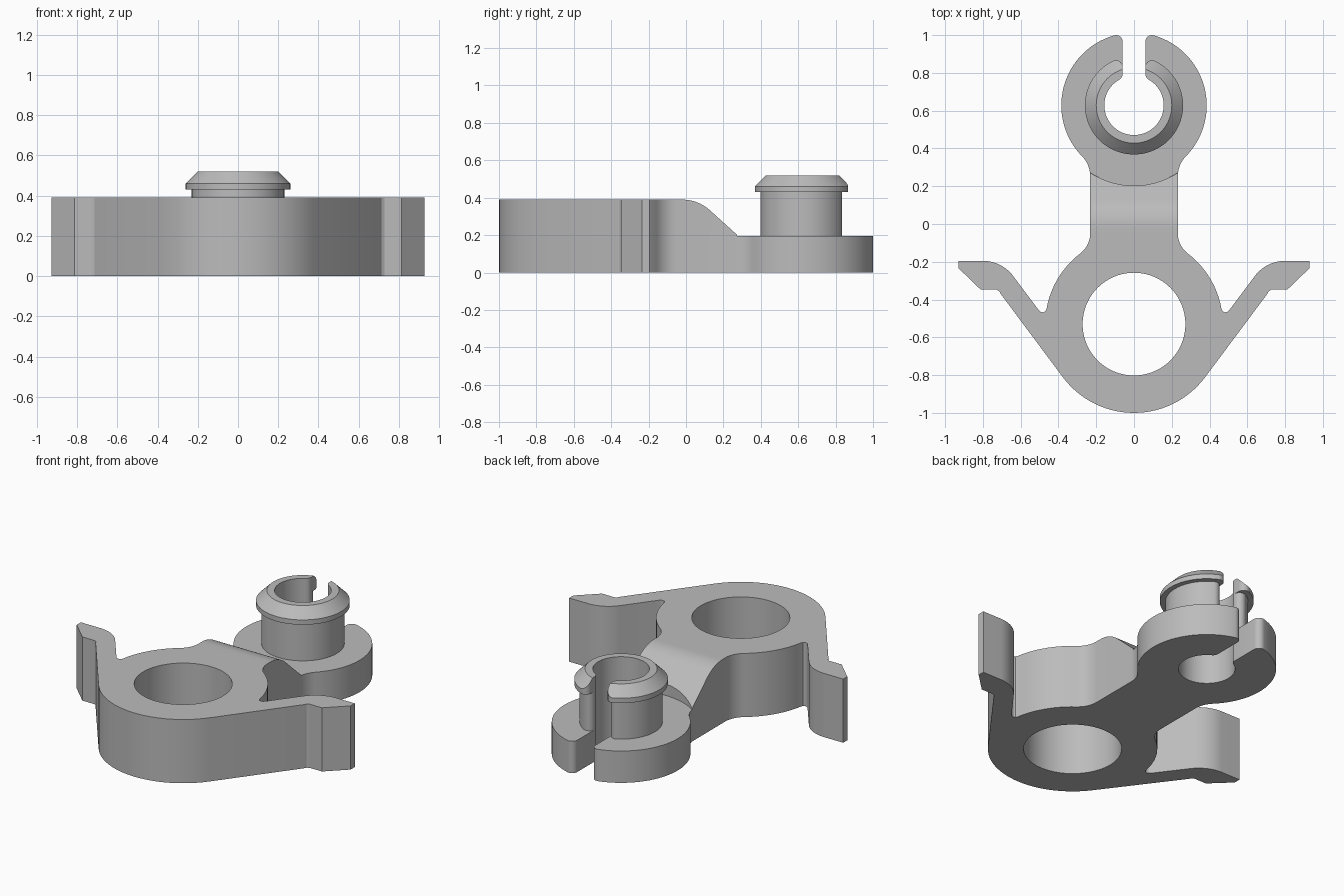
import bpy, bmesh
from math import sin, cos, sqrt, atan2, radians, degrees

if "Cube" in bpy.data.objects:
    bpy.data.objects.remove(bpy.data.objects["Cube"])

BIG_Y, BIG_R, BIG_HOLE = -0.53, 0.47, 0.272
CLIP_Y, CLIP_R, CLIP_HOLE = 0.628, 0.385, 0.157
SLOT, TIP = 0.06, 0.035          # half slot width, tip rounding
NECK, TOP, FLOOR = 0.232, 0.39, 0.195

grey = bpy.data.materials.new("plain grey")
grey.diffuse_color = (0.5, 0.5, 0.5, 1)
grey.use_nodes = True
grey.node_tree.nodes["Principled BSDF"].inputs["Base Color"].default_value = grey.diffuse_color


def arc(cx, cy, r, a0, a1, step=4):
    n = max(2, int(abs(a1 - a0) / step) + 1)
    return [(cx + r * cos(radians(a0 + (a1 - a0) * i / n)),
             cy + r * sin(radians(a0 + (a1 - a0) * i / n))) for i in range(n + 1)]


def dedupe(pts):
    out = []
    for p in pts:
        if not out or abs(p[0] - out[-1][0]) + abs(p[1] - out[-1][1]) > 1e-4:
            out.append(p)
    return out


def mirrored(half):
    half = dedupe(half)
    return half + [(-x, y) for x, y in half[-2:0:-1]]


def prism(name, pts, lo, hi, along="z"):
    """Extrude a closed outline along z (xy outline) or x (yz outline)."""
    bm = bmesh.new()
    place = (lambda p, h: (p[0], p[1], h)) if along == "z" else (lambda p, h: (h, p[0], p[1]))
    a = [bm.verts.new(place(p, lo)) for p in pts]
    b = [bm.verts.new(place(p, hi)) for p in pts]
    bm.faces.new(a[::-1])
    bm.faces.new(b)
    for i in range(len(pts)):
        j = (i + 1) % len(pts)
        bm.faces.new((a[i], a[j], b[j], b[i]))
    bmesh.ops.recalc_face_normals(bm, faces=bm.faces[:])
    return add(name, bm)


def frustum(name, y, r_lo, r_hi, lo, hi):
    bm = bmesh.new()
    bmesh.ops.create_cone(bm, cap_ends=True, segments=96, radius1=r_lo, radius2=r_hi, depth=hi - lo)
    bmesh.ops.translate(bm, verts=bm.verts[:], vec=(0, y, (lo + hi) / 2))
    return add(name, bm)


def add(name, bm):
    me = bpy.data.meshes.new(name)
    bm.to_mesh(me)
    bm.free()
    me.materials.append(grey)
    ob = bpy.data.objects.new(name, me)
    bpy.context.collection.objects.link(ob)
    return ob


def boolean(ob, cutter, operation="DIFFERENCE"):
    cutter.hide_render = True
    m = ob.modifiers.new("cut", "BOOLEAN")
    m.operation, m.solver, m.object = operation, "EXACT", cutter
    bpy.context.view_layer.update()
    me = bpy.data.meshes.new_from_object(ob.evaluated_get(bpy.context.evaluated_depsgraph_get()))
    ob.modifiers.clear()
    ob.data = me
    bpy.data.objects.remove(cutter)


def clip_half(r, start):
    """Right half of the slotted ring: outer arc, rounded tip, slot side, hole."""
    x = SLOT + TIP
    fy = sqrt((r - TIP) ** 2 - x * x)
    gy = sqrt((CLIP_HOLE + TIP) ** 2 - x * x)
    a1, a2 = degrees(atan2(fy, x)), degrees(atan2(gy, x))
    return (arc(0, CLIP_Y, r, start, a1) + arc(x, CLIP_Y + fy, TIP, a1, 180, 12)
            + arc(x, CLIP_Y + gy, TIP, 180, 180 + a2, 12)
            + arc(0, CLIP_Y, CLIP_HOLE, a2, -90))


# Body outline: big ring, side arm, neck with fillets, slotted ring
f1, f2 = 0.135, 0.15
h1 = sqrt((BIG_R + f1) ** 2 - (NECK + f1) ** 2)
h2 = sqrt((CLIP_R + f2) ** 2 - (NECK + f2) ** 2)
t1, t2 = degrees(atan2(h1, NECK + f1)), degrees(atan2(h2, NECK + f2))
half = arc(0, BIG_Y, BIG_R, -90, -36.8)
half += [(0.705, -0.371), (0.714, -0.355), (0.728, -0.347), (0.812, -0.347),
         (0.928, -0.235), (0.928, -0.195)]
half += arc(0.80, -0.395, 0.2, 90, 143.2)
half += [(0.505, -0.455), (0.495, -0.465), (0.482, -0.468), (0.469, -0.463)]
half += arc(0, BIG_Y, BIG_R, 9.8, t1)
half += arc(NECK + f1, BIG_Y + h1, f1, 180 + t1, 180)
half += arc(NECK + f2, CLIP_Y - h2, f2, 180, 180 - t2)
half += clip_half(CLIP_R, -t2)
body = prism("body", mirrored(half), 0, TOP)

# Round opening, sloped neck and lowered clip floor
boolean(body, frustum("hole_cutter", BIG_Y, BIG_HOLE, BIG_HOLE, -0.1, 0.6))
slope = arc(-0.02, TOP - 0.22, 0.22, 90, 48) + [(0.275, 0.2), (1.1, 0.2), (1.1, 0.6), (-0.02, 0.6)]
boolean(body, prism("slope_cutter", dedupe(slope), -0.6, 0.6, "x"))
boolean(body, frustum("floor_cutter", CLIP_Y, 0.425, 0.425, FLOOR, 0.7))

# Slotted post and its chamfered snap lip
post = prism("snap_post", mirrored(clip_half(0.23, -90)), FLOOR, 0.43)
lip = prism("snap_lip", mirrored(clip_half(0.26, -90)), 0.43, 0.6)
boolean(lip, frustum("lip_cone", CLIP_Y, 0.32, 0.20, 0.40, 0.52), "INTERSECT")

# Smooth curved walls, keep edges sharp
for ob in (body, post, lip):
    bpy.ops.object.select_all(action="DESELECT")
    ob.select_set(True)
    bpy.context.view_layer.objects.active = ob
    bpy.ops.object.shade_smooth_by_angle(angle=radians(25))
